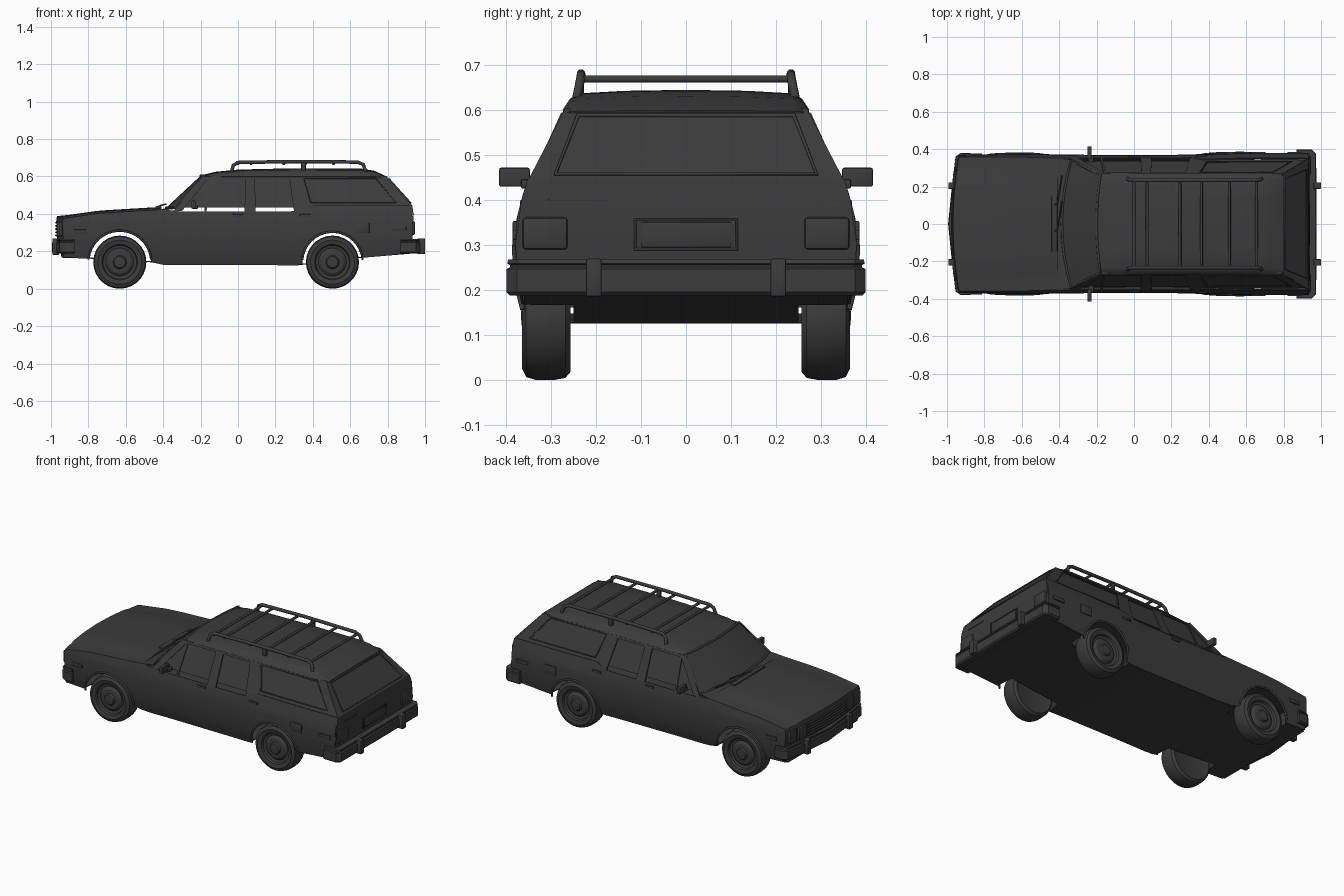
import bpy, bmesh, math
from mathutils import Vector

if "Cube" in bpy.data.objects:
    bpy.data.objects.remove(bpy.data.objects["Cube"])

paint = bpy.data.materials.new("charcoal")
paint.diffuse_color = (0.045, 0.045, 0.045, 1)
paint.use_nodes = True
paint.node_tree.nodes["Principled BSDF"].inputs["Base Color"].default_value = paint.diffuse_color


def interp(table, t):
    for (a, va), (b, vb) in zip(table, table[1:]):
        if t <= b:
            return va + (vb - va) * max(0, (t - a) / (b - a))
    return table[-1][1]


def make(name, verts, faces, mirror=False, thick=0, bevel=0):
    me = bpy.data.meshes.new(name)
    verts, faces = list(verts), [list(f) for f in faces]
    if mirror:
        n = len(verts)
        verts += [(x, -y, z) for x, y, z in verts]
        faces += [[i + n for i in reversed(f)] for f in faces]
    me.from_pydata(verts, [], faces)
    bm = bmesh.new()
    bm.from_mesh(me)
    bmesh.ops.remove_doubles(bm, verts=bm.verts, dist=1e-5)
    bmesh.ops.recalc_face_normals(bm, faces=bm.faces)
    if thick:
        bmesh.ops.solidify(bm, geom=bm.faces[:], thickness=thick)
        bmesh.ops.recalc_face_normals(bm, faces=bm.faces)
    if bevel:
        bmesh.ops.bevel(bm, geom=bm.edges[:], offset=bevel, segments=2, affect='EDGES', profile=0.5)
    bm.to_mesh(me)
    bm.free()
    me.materials.append(paint)
    ob = bpy.data.objects.new(name, me)
    bpy.context.collection.objects.link(ob)
    bpy.ops.object.select_all(action='DESELECT')
    ob.select_set(True)
    bpy.context.view_layer.objects.active = ob
    bpy.ops.object.shade_smooth_by_angle(angle=math.radians(32))
    return ob


def grid(name, rows, mirror=False, thick=0.006, close=False):
    m = len(rows[0])
    verts = [p for r in rows for p in r]
    faces = [(i * m + j, i * m + (j + 1) % m, (i + 1) * m + (j + 1) % m, (i + 1) * m + j)
             for i in range(len(rows) - 1) for j in range(m if close else m - 1)]
    if close:
        faces += [range(m), range(len(verts) - m, len(verts))]
    return make(name, verts, faces, mirror, thick)


def box(name, c, s, mirror=False, bevel=0.004):
    v = [(c[0] + s[0] * i / 2, c[1] + s[1] * j / 2, c[2] + s[2] * k / 2)
         for i in (-1, 1) for j in (-1, 1) for k in (-1, 1)]
    f = [(0, 1, 3, 2), (4, 6, 7, 5), (0, 4, 5, 1), (2, 3, 7, 6), (0, 2, 6, 4), (1, 5, 7, 3)]
    return make(name, v, f, mirror, 0, bevel)


def tube(name, pts, r, mirror=False, cyclic=False):
    cu = bpy.data.curves.new(name, 'CURVE')
    cu.dimensions, cu.bevel_depth, cu.bevel_resolution, cu.use_fill_caps = '3D', r, 2, True
    for sgn in ((1, -1) if mirror else (1,)):
        sp = cu.splines.new('POLY')
        sp.points.add(len(pts) - 1)
        for q, p in zip(sp.points, pts):
            q.co = (p[0], p[1] * sgn, p[2], 1)
        sp.use_cyclic_u = cyclic
    cu.materials.append(paint)
    ob = bpy.data.objects.new(name, cu)
    bpy.context.collection.objects.link(ob)


# Body shape functions
WHEELS = ((-0.632, 0.168), (0.505, 0.162))
BELT = [(-0.95, 0.374), (-0.74, 0.404), (-0.4, 0.424), (-0.3, 0.412), (0.30, 0.412), (0.37, 0.445), (1, 0.445)]
BASE = [(-0.95, 0.168), (-0.8, 0.163), (-0.47, 0.145), (-0.4, 0.13), (0.32, 0.127), (0.66, 0.167), (0.93, 0.19)]
SECT = [(0.12, 0.35), (0.17, 0.366), (0.22, 0.375), (0.29, 0.38), (0.36, 0.376), (0.41, 0.363), (0.445, 0.352)]
SCALE = [(-0.95, 0.965), (-0.63, 0.99), (-0.2, 0.973), (0.2, 0.973), (0.55, 1), (1, 1)]


def side_y(x, z):
    return interp(SECT, z) * interp(SCALE, x)


def bottom(x):
    z = interp(BASE, x)
    for cx, r in WHEELS:
        if abs(x - cx) < r:
            z = max(z, 0.142 + math.sqrt(r * r - (x - cx) ** 2))
    return z


def nose(u):
    return -0.968 + 0.033 * u * u


def cabin_y(z):
    return 0.347 + (z - 0.43) * (0.27 - 0.347) / 0.17


# Side skins with wheel arches
xs = [-0.935 + 1.865 * i / 36 for i in range(37)]
for cx, r in WHEELS:
    xs = [x for x in xs if abs(x - cx) > r + 0.005]
    xs += [cx + r * math.cos(math.radians(a)) for a in range(0, 181, 9)]
rows = []
for x in sorted(xs):
    b, t = bottom(x), interp(BELT, x)
    zs = [b + (t - b) * i / 10 for i in range(11)]
    rows.append([(x, side_y(x, z), z) for z in zs])
grid("body_sides", rows, mirror=True)
for cx, r in WHEELS:
    arc = [(cx + r * math.cos(math.radians(a)), 0.142 + r * math.sin(math.radians(a))) for a in range(5, 176, 10)]
    tube("arch_lip", [(x, side_y(x, z) + 0.001, z) for x, z in arc], 0.006, True)

# Floor, narrow between the wheels
rows = []
for x, w in ((-0.94, .34), (-0.81, .35), (-0.8, .25), (-0.46, .25), (-0.45, .34), (-0.4, .34), (0.32, .34),
             (0.335, .25), (0.67, .25), (0.68, .36), (0.93, .36)):
    z = interp(BASE, x) + 0.004
    rows.append([(x, -w, z), (x, w, z)])
grid("floor", rows)

# Hood, cowl and nose
US = [-1, -0.92, -0.76, -0.70, -0.35, 0, 0.35, 0.70, 0.76, 0.92, 1]


def hood_pt(u, s):
    x = nose(u) + (-0.41 - nose(u)) * s
    z = interp(BELT, x)
    y = u * side_y(x, z)
    return (x, y, z + 0.009 * (1 - u * u) + (0.005 if abs(u) < 0.73 else 0))


grid("hood", [[hood_pt(u, i / 8) for u in US] for i in range(9)])
grid("cowl", [[(-0.41, u * 0.352, 0.424) for u in US],
              [(-0.385 + 0.05 * u * u, u * 0.345, 0.432) for u in US]])
rows = [[hood_pt(u, 0) for u in US]]
for z, dx in ((0.36, -0.004), (0.27, 0), (0.168, 0.025)):
    rows.append([(nose(u) + dx, u * side_y(-0.935, z), z) for u in US])
grid("nose_panel", rows)
for z in (0.285, 0.302, 0.319, 0.336, 0.353):
    tube("grille_bar", [(nose(u / 10) - 0.005, u * 0.037, z) for u in range(-5, 6)], 0.005)
for y in (0.232, 0.31):
    box("headlights", (nose(y / 0.37) - 0.001, y, 0.32), (0.024, 0.07, 0.072), True)
for y in (0.06, 0.2):
    tube("wipers", [(-0.43, y - 0.1, 0.438), (-0.41, y - 0.09, 0.446), (-0.385, y + 0.06, 0.452)], 0.004)
box("cowl_vent", (-0.425, 0, 0.437), (0.03, 0.3, 0.012))

# Windscreen
ws = [[(-0.385 + 0.05 * u * u + v * (0.185 - 0.03 * u * u), u * (0.34 - 0.078 * v), 0.432 + 0.172 * v)
       for u in [i / 4 - 1 for i in range(9)]] for v in (0, 0.5, 1)]
grid("windscreen", ws)
tube("windscreen_trim", ws[0] + [ws[1][-1]] + ws[2][::-1] + [ws[1][0]], 0.007, cyclic=True)

# Roof
PROF = [(1, 0), (0.94, 0.55), (0.87, 0.82), (0.5, 0.95), (0, 1)]
PROF = PROF + [(-a, b) for a, b in PROF[-2::-1]]
rows = []
for x, w, ze, zc in ((-0.195, .262, .597, .607), (-0.12, .271, .60, .625), (0, .274, .60, .637), (0.3, .274, .60, .644),
                     (0.66, .274, .60, .642), (0.73, .274, .60, .63), (0.80, .272, .592, .598)):
    rows.append([(x + (0.02 * a * a if x < -0.19 else 0), a * w, ze + (zc - ze) * h) for a, h in PROF])
grid("roof", rows)


# Cabin side pillars and glass
def plate(name, pts, off, thick=0.012):
    n = len(pts)
    v = [(x, cabin_y(z) - off - d, z) for d in (0, thick) for x, z in pts]
    f = [range(n), range(n, 2 * n)] + [(i, (i + 1) % n, n + (i + 1) % n, n + i) for i in range(n)]
    make(name, v, f, True)


plate("front_pillars", [(-.345, .415), (-.30, .415), (-.16, .588), (-.19, .60)], 0)
plate("roof_rails", [(-.19, .60), (-.17, .586), (.75, .586), (.80, .592), (.79, .603)], 0)
plate("vent_dividers", [(-.18, .412), (-.168, .412), (-.152, .59), (-.162, .59)], 0.003)
plate("middle_pillars", [(.035, .41), (.095, .41), (.09, .59), (.04, .59)], 0)
plate("rear_door_pillars", [(.30, .41), (.40, .445), (.35, .59), (.275, .59)], 0)
plate("tail_pillars", [(.845, .44), (.935, .44), (.80, .594), (.735, .594)], 0)
plate("quarter_sills", [(.36, .435), (.88, .435), (.86, .457), (.37, .457)], 0)
plate("front_door_glass", [(-.29, .434), (.05, .434), (.05, .59), (-.165, .59)], 0.009, 0.005)
plate("rear_door_glass", [(.08, .434), (.32, .434), (.285, .59), (.08, .59)], 0.009, 0.005)
plate("quarter_glass", [(.36, .45), (.86, .45), (.745, .592), (.335, .592)], 0.007, 0.005)
tube("quarter_trim", [(x, cabin_y(z), z) for x, z in ((.39, .46), (.845, .46), (.737, .59), (.352, .59))],
     0.004, True, True)

# Tail: upper slope, rear window trim, lower gate
grid("tailgate_upper", [[(0.797, u * 0.272, 0.595) for u in (-1, 0, 1)], [(0.932, u * 0.35, 0.445) for u in (-1, 0, 1)]])
tube("rear_window_trim", [(0.934 - (z - 0.445) * 0.9, y, z) for y, z in
                          ((-.29, .457), (.29, .457), (.24, .587), (-.24, .587))], 0.005, cyclic=True)
grid("tailgate_lower", [[(x, u * side_y(0.93, z), z) for u in (-1, -0.5, 0, 0.5, 1)]
                        for x, z in ((.932, .445), (.938, .40), (.935, .30), (.93, .19))])
tube("plate_recess_frame", [(.937, -.113, .29), (.937, .113, .29), (.938, .113, .355), (.938, -.113, .355)], 0.004, cyclic=True)
box("licence_plate", (0.935, 0, 0.322), (0.009, 0.2, 0.056), bevel=0.002)
box("tail_lights", (0.932, 0.313, 0.325), (0.03, 0.1, 0.072), True, 0.008)
box("tailgate_badge_strip", (0.938, -0.24, 0.40), (0.006, 0.13, 0.004), bevel=0.001)


# Bumpers swept along the plan outline
def bumper(name, half, section):
    path = half + [(x, -y) for x, y in half[::-1] if y > 0]
    rows = []
    for i, (x, y) in enumerate(path):
        a, b = path[max(i - 1, 0)], path[min(i + 1, len(path) - 1)]
        t = Vector((b[0] - a[0], b[1] - a[1])).normalized()
        n = Vector((t.y, -t.x))
        if n.dot(Vector((x, y))) < 0:
            n = -n
        rows.append([(x + n.x * o, y + n.y * o, z) for o, z in section])
    grid(name, rows, thick=0, close=True)


SEC = [(-.035, .187), (-.004, .187), (.004, .195), (.004, .246), (-.004, .25), (-.004, .255), (.002, .258), (.0, .267), (-.035, .267)]
bumper("front_bumper", [(-.875, .376), (-.925, .376), (-.95, .36), (-.968, .22), (-.99, 0)], SEC)
bumper("rear_bumper", [(.868, .395), (.95, .395), (.97, .375), (.972, 0)], SEC)
box("front_overriders", (-0.975, 0.205, 0.225), (0.035, 0.035, 0.088), True)
box("rear_overriders", (0.98, 0.205, 0.227), (0.04, 0.035, 0.084), True)


# Wheels: lathed tyre with dished hubcap
def wheel(name, cx):
    prof = [(.001, .27), (.09, .265), (.125, .257), (.138, .268), (.142, .29), (.142, .335), (.136, .355), (.118, .364),
            (.095, .358), (.09, .345), (.075, .34), (.06, .352), (.036, .354), (.03, .364), (.001, .367)]
    n = 28
    rows = [[(cx + r * math.cos(math.tau * k / n), y, 0.142 + r * math.sin(math.tau * k / n)) for k in range(n)]
            for r, y in prof]
    grid(name, rows, mirror=True, thick=0, close=True)


wheel("front_wheels", WHEELS[0][0])
wheel("rear_wheels", WHEELS[1][0])

# Roof rack
tube("rack_rails", [(-.035, .243, .622), (-.025, .236, .66), (.0, .233, .675), (.3, .233, .68), (.64, .233, .677),
                    (.67, .235, .664), (.683, .243, .625)], 0.010, True)
for x in (0.0, 0.07, 0.245, 0.36, 0.51, 0.655):
    tube("rack_crossbar", [(x, -0.235, 0.668), (x, 0.235, 0.668)], 0.008)
box("rack_posts", (0.35, 0.235, 0.65), (0.025, 0.016, 0.05), True)

# Mirrors, handles, marker lights, fuel doors
box("mirrors", (-0.238, 0.381, 0.45), (0.022, 0.068, 0.042), True)
box("mirror_arms", (-0.23, 0.347, 0.435), (0.03, 0.04, 0.02), True)
for name, x, z, sx, sz in (("front_door_handles", .0, .392, .06, .014), ("rear_door_handles", .36, .392, .06, .014),
                           ("front_markers", -.845, .305, .07, .022), ("rear_markers", .86, .322, .08, .022),
                           ("fuel_doors", .665, .325, .075, .055)):
    box(name, (x, side_y(x, z), z), (sx, 0.014, sz), True, 0.003)
